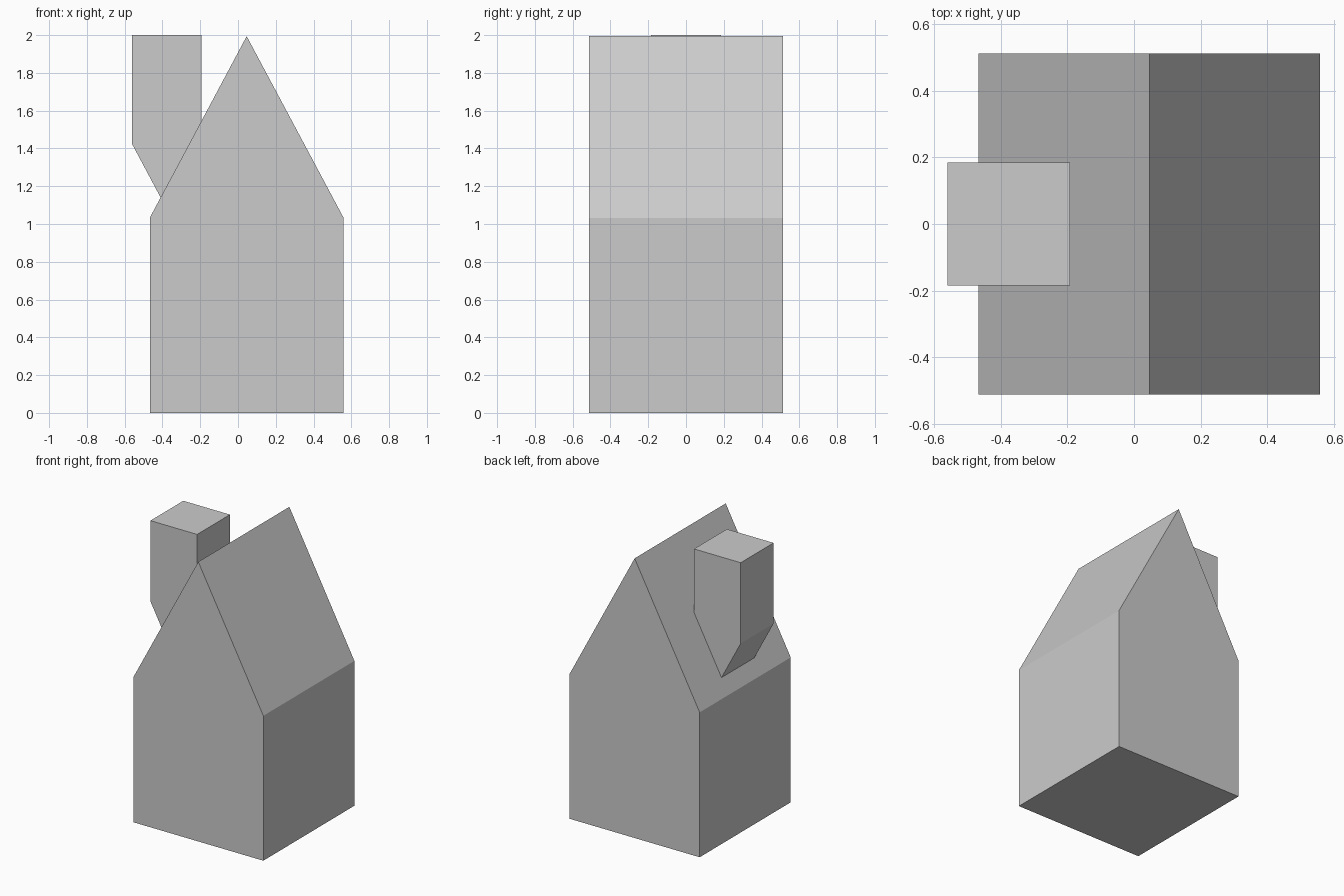
import bpy
import bmesh

if "Cube" in bpy.data.objects:
    bpy.data.objects.remove(bpy.data.objects["Cube"])


def gabled_prism(name, cx, half_x, half_y, flat_z, eave_z, tip_z):
    """Extrude a five-sided gable profile along y."""
    profile = [(cx - half_x, flat_z), (cx + half_x, flat_z),
               (cx + half_x, eave_z), (cx, tip_z), (cx - half_x, eave_z)]
    bm = bmesh.new()
    face = bm.faces.new([bm.verts.new((x, -half_y, z)) for x, z in profile])
    ext = bmesh.ops.extrude_face_region(bm, geom=[face])
    verts = [g for g in ext["geom"] if isinstance(g, bmesh.types.BMVert)]
    bmesh.ops.translate(bm, verts=verts, vec=(0, 2 * half_y, 0))
    bmesh.ops.recalc_face_normals(bm, faces=bm.faces)
    mesh = bpy.data.meshes.new(name)
    bm.to_mesh(mesh)
    bm.free()
    obj = bpy.data.objects.new(name, mesh)
    bpy.context.collection.objects.link(obj)
    return obj


# House body with its pointed roof
gabled_prism("house", 0.046, 0.513, 0.513, 0.0, 1.033, 1.994)

# Chimney: the same shape upside down, its point buried in the roof
gabled_prism("chimney", -0.377, 0.184, 0.185, 2.0, 1.424, 1.079)
